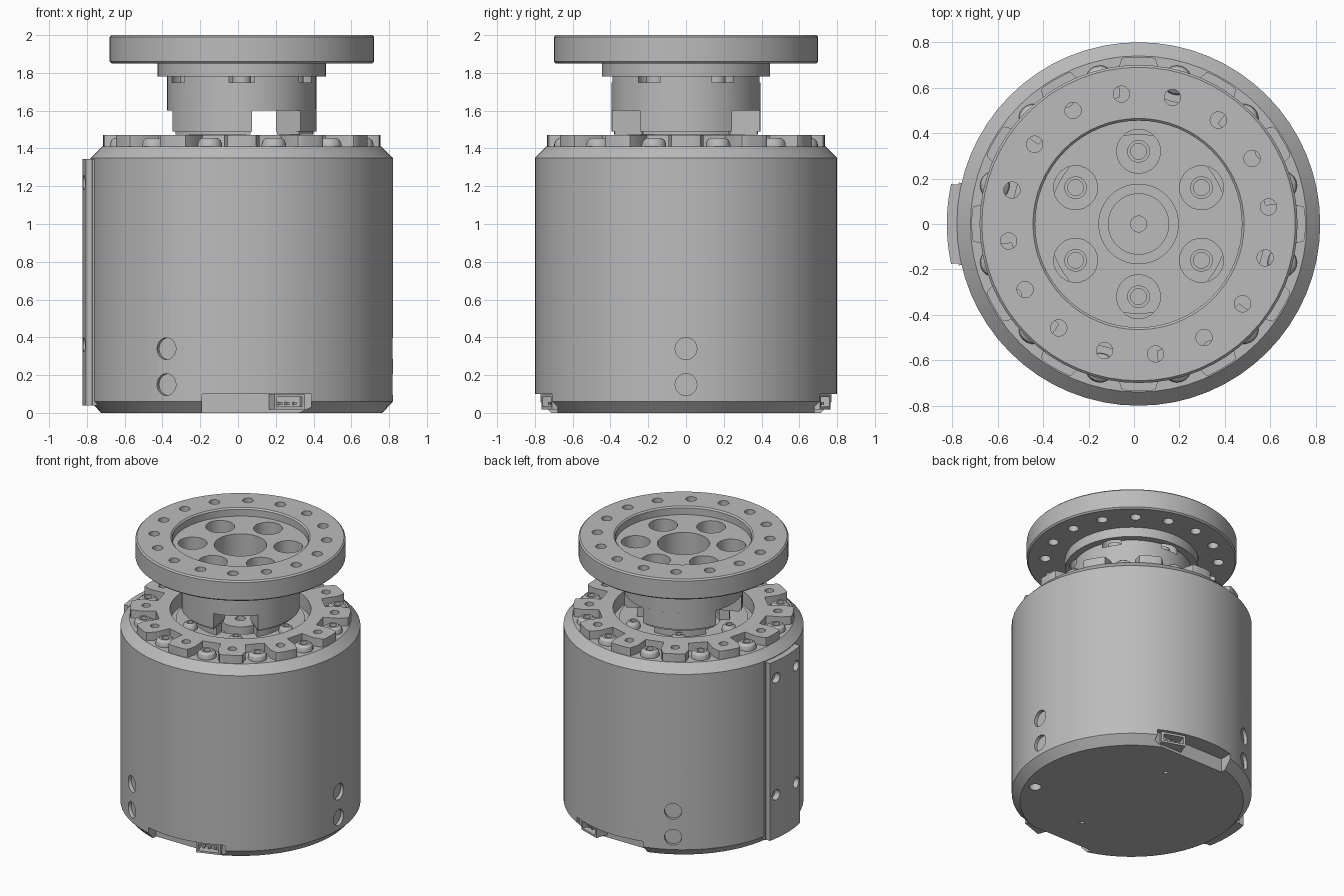
import bpy, bmesh
from math import radians, sin, cos, pi
from mathutils import Matrix, Vector

old = bpy.data.objects.get("Cube")
if old:
    bpy.data.objects.remove(old)

AXIS_X = 0.02
grey = bpy.data.materials.new("machined_grey")
grey.use_nodes = True
grey.diffuse_color = (0.5, 0.5, 0.5, 1)
grey.node_tree.nodes["Principled BSDF"].inputs["Base Color"].default_value = (0.5, 0.5, 0.5, 1)
parts = []


def finish(name, bm):
    bmesh.ops.remove_doubles(bm, verts=bm.verts, dist=1e-5)
    bmesh.ops.recalc_face_normals(bm, faces=bm.faces)
    mesh = bpy.data.meshes.new(name)
    bm.to_mesh(mesh)
    bm.free()
    mesh.materials.append(grey)
    ob = bpy.data.objects.new(name, mesh)
    bpy.context.collection.objects.link(ob)
    parts.append(ob)
    return ob


def lathe(name, profile, seg=64):
    """Turn a closed (radius, z) outline around the z axis."""
    bm = bmesh.new()
    rings = []
    for i in range(seg):
        a = 2 * pi * i / seg
        rings.append([bm.verts.new((r * cos(a), r * sin(a), z)) for r, z in profile])
    n = len(profile)
    for i in range(seg):
        p, q = rings[i], rings[(i + 1) % seg]
        for j in range(n):
            k = (j + 1) % n
            if profile[j][0] == 0 and profile[k][0] == 0:
                continue
            bm.faces.new((p[j], q[j], q[k], p[k]))
    return finish(name, bm)


def prism(name, outline, z0, z1):
    """Extrude an outline of (radius, degrees) points from z0 to z1."""
    bm = bmesh.new()
    base = bm.faces.new([bm.verts.new((r * cos(radians(a)), r * sin(radians(a)), z0))
                         for r, a in outline])
    ext = bmesh.ops.extrude_face_region(bm, geom=[base])["geom"]
    bmesh.ops.translate(bm, vec=(0, 0, z1 - z0),
                        verts=[v for v in ext if isinstance(v, bmesh.types.BMVert)])
    return finish(name, bm)


def arc(r, a0, a1, n=10):
    return [(r, a0 + (a1 - a0) * i / n) for i in range(n + 1)]


def upright(r, deg, z):
    return Matrix.Rotation(radians(deg), 4, 'Z') @ Matrix.Translation((r, 0, z))


def radial(r, deg, z):
    return upright(r, deg, z) @ Matrix.Rotation(pi / 2, 4, 'Y')


def box_matrix(centre, size):
    return Matrix.Translation(centre) @ Matrix.Diagonal((*size, 1))


def cut(ob, rods=(), boxes=()):
    """Subtract rods (matrix, radius, depth) and boxes (matrix) from a part."""
    bm = bmesh.new()
    for m, r, d in rods:
        bmesh.ops.create_cone(bm, cap_ends=True, segments=20, radius1=r, radius2=r,
                              depth=d, matrix=m)
    for m in boxes:
        bmesh.ops.create_cube(bm, size=1, matrix=m)
    tool = finish("cutter", bm)
    tool.hide_render = True
    mod = ob.modifiers.new("cut", 'BOOLEAN')
    mod.operation, mod.solver, mod.object = 'DIFFERENCE', 'EXACT', tool
    result = bpy.data.meshes.new_from_object(
        ob.evaluated_get(bpy.context.evaluated_depsgraph_get()))
    ob.modifiers.clear()
    ob.data = result
    parts.remove(tool)
    bpy.data.objects.remove(tool)


def copies(ob, matrices):
    """Place the part at the first matrix and linked copies at the rest."""
    for i, m in enumerate(matrices):
        c = ob
        if i:
            c = ob.copy()
            bpy.context.collection.objects.link(c)
            parts.append(c)
        c.matrix_world = m


# Main housing with chamfered rims, recessed top, connector notches and screw pockets
housing = lathe("housing", [
    (0, 0), (.745, 0), (.8, .06), (.8, 1.35), (.74, 1.41), (.47, 1.41), (.47, 1.37),
    (.43, 1.37), (.43, 1.40), (.25, 1.40), (.25, 1.34), (.135, 1.34), (.135, 1.40),
    (.035, 1.40), (.035, 1.3), (0, 1.3)])
side_spots = [(a, z) for a in (0, 120, 240) for z in (.15, .34)]
cut(housing,
    rods=[(radial(.8, a, z), .058, .05) for a, z in side_spots]
    + [(upright(.44, a, 0), .014, .06) for a in (81, -81)]
    + [(upright(.67, -24, 0), .04, .1)],
    boxes=[box_matrix((.08, s * .79, .03), (.58, .22, .14)) for s in (-1, 1)])

# Cross-head screws in the side pockets
side_screw = lathe("side_screw", [(0, 0), (.05, 0), (.05, .01), (.03, .02), (0, .024)], 20)
cut(side_screw, boxes=[
    Matrix.Rotation(pi / 4, 4, 'Z') @ box_matrix((0, 0, .024), s)
    for s in ((.07, .014, .022), (.014, .07, .024))])
copies(side_screw, [radial(.774, a, z) for a, z in side_spots])

# Toothed clamping ring with a hole in every tooth
teeth = []
for k in range(12):
    c = 30 * k
    teeth += [(.565, c - 8.5), (.67, c - 8), (.73, c - 6)]
    teeth += arc(.735, c - 5, c + 5, 4) + [(.73, c + 6), (.67, c + 8), (.565, c + 8.5)]
clamp_ring = prism("clamp_ring", teeth, 1.405, 1.47)
cut(clamp_ring, rods=[(upright(.63, 30 * k, 1.45), .03, .2) for k in range(12)])
bm = bmesh.new()
bmesh.ops.create_cone(bm, cap_ends=True, segments=64, radius1=.47, radius2=.47, depth=.4,
                      matrix=Matrix.Translation((0, 0, 1.45)))
bore = finish("ring_bore", bm)
mod = clamp_ring.modifiers.new("bore", 'BOOLEAN')
mod.operation, mod.solver, mod.object = 'DIFFERENCE', 'EXACT', bore
clamp_ring.data = bpy.data.meshes.new_from_object(
    clamp_ring.evaluated_get(bpy.context.evaluated_depsgraph_get()))
clamp_ring.modifiers.clear()
parts.remove(bore)
bpy.data.objects.remove(bore)

# Socket-head screws between the teeth and inside the ring
socket = [(0, .02), (.026, .02), (.026, .048), (.04, .048), (.058, .034), (.065, .015),
          (.065, 0), (0, 0)]
ring_screw = lathe("ring_screw", socket, 20)
copies(ring_screw, [upright(.655, 15 + 30 * k, 1.408) for k in range(12)])
inner_screw = lathe("inner_screw", [(r * .75, z) for r, z in socket], 20)
copies(inner_screw, [upright(.37, 60 * k, 1.399) for k in range(6)])

# Output flange with neck, stepped collar and dished face
flange = lathe("output_flange", [
    (.175, 1.6), (.395, 1.6), (.395, 1.78), (.445, 1.78), (.445, 1.85), (.69, 1.85),
    (.7, 1.86), (.7, 1.99), (.69, 2), (.465, 2), (.455, 1.99), (.455, 1.94), (.175, 1.94)])
cut(flange, rods=[(upright(.577, 7.5 + 22.5 * k, 1.92), .036, .3) for k in range(16)]
    + [(upright(.32, 30 + 60 * k, 1.9), .097, .3) for k in range(6)])

# Bolts at the bottom of the flange counterbores
bolt = lathe("flange_bolt", [(0, 0), (.035, 0), (.035, .04), (.05, .04), (.05, -.01),
                             (0, -.01)], 20)
copies(bolt, [upright(.32, 30 + 60 * k, 1.75) for k in range(6)])

# Three drive lugs under the neck, each with a smaller foot
for c in (0, 120, 240):
    prism("drive_lug", arc(.395, c - 38, c + 38) + arc(.23, c + 38, c - 38), 1.49, 1.61)
    prism("lug_chamfer", arc(.38, c - 37, c + 37) + arc(.235, c + 37, c - 37), 1.475, 1.495)
    prism("lug_foot", arc(.31, c - 34, c + 34) + arc(.24, c + 34, c - 34), 1.395, 1.48)

# Curved side cover with a stepped edge and four holes
cover = prism("side_cover", arc(.844, 168, 192) + [(.812, 192.3), (.812, 193), (.78, 193)]
              + arc(.77, 192, 168) + [(.78, 167), (.812, 167), (.812, 167.7)], .04, 1.345)
cut(cover, rods=[(radial(.83, 180 + s * 8, z), .038, .07) for s in (-1, 1) for z in (.36, 1.22)])

# Cable connectors in the bottom notches, open outwards, with pins
for s in (-1, 1):
    bm = bmesh.new()
    bmesh.ops.create_cube(bm, size=1, matrix=box_matrix((0, 0, 0), (.13, .17, .078)))
    plug = finish("cable_connector", bm)
    cut(plug, boxes=[box_matrix((.03, 0, 0), (.1, .14, .05))])
    plug.matrix_world = upright(.715, s * 71, .058)
    for k in (-1, 0, 1):
        bm = bmesh.new()
        bmesh.ops.create_cube(bm, size=1, matrix=box_matrix((0, k * .04, 0), (.08, .014, .014)))
        finish("connector_pin", bm).matrix_world = upright(.715, s * 71, .05)

# Centre the assembly and shade it
bpy.context.view_layer.update()
bpy.ops.object.select_all(action='DESELECT')
for ob in parts:
    ob.matrix_world = Matrix.Translation((AXIS_X, 0, 0)) @ ob.matrix_world
    ob.select_set(True)
bpy.context.view_layer.objects.active = housing
bpy.ops.object.shade_smooth_by_angle(angle=radians(30))
